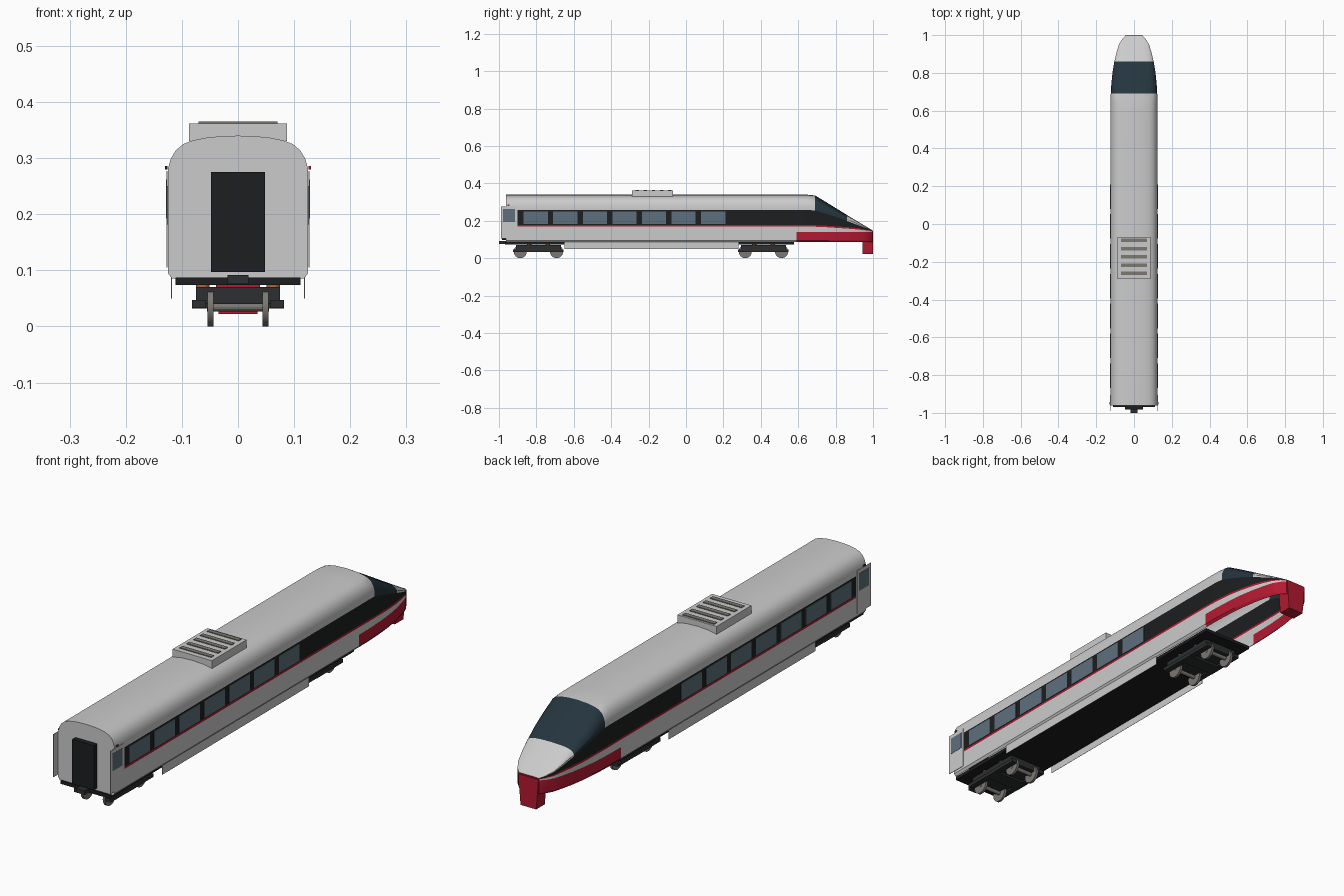
import bpy, bmesh, math

if "Cube" in bpy.data.objects:
    bpy.data.objects.remove(bpy.data.objects["Cube"])

def mat(name, c):
    m = bpy.data.materials.new(name)
    m.diffuse_color = (*c, 1)
    m.use_nodes = True
    m.node_tree.nodes["Principled BSDF"].inputs["Base Color"].default_value = m.diffuse_color
    return m

GREY = mat("silver", (0.62, 0.62, 0.62))
BLACK = mat("black", (0.012, 0.013, 0.014))
RED = mat("red", (0.45, 0.01, 0.03))
SCREEN = mat("windscreen", (0.018, 0.035, 0.048))
GLASS = mat("glass", (0.11, 0.16, 0.2))
FRAME = mat("frame", (0.025, 0.028, 0.03))
STEEL = mat("steel", (0.2, 0.19, 0.17))
SPRING = mat("spring", (0.5, 0.13, 0.03))
NOSE = mat("nose_silver", (0.66, 0.66, 0.65))

def finish(name, bm, mats):
    me = bpy.data.meshes.new(name)
    bm.to_mesh(me)
    bm.free()
    for m in mats:
        me.materials.append(m)
    ob = bpy.data.objects.new(name, me)
    bpy.context.collection.objects.link(ob)
    return ob

def box(name, x, y, z, m, taper=1):
    """Box from (min, max) ranges; taper scales the bottom in x."""
    bm = bmesh.new()
    bmesh.ops.create_cube(bm, size=1)
    for v in bm.verts:
        t = taper if v.co.z < 0 else 1
        v.co = (x[v.co.x > 0] * t, y[v.co.y > 0], z[v.co.z > 0])
    return finish(name, bm, [m])

def pair(name, x, y, z, m):
    """Same box on both sides."""
    box(name + "_right", x, y, z, m)
    box(name + "_left", (-x[1], -x[0]), y, z, m)

def cyl(name, r, depth, loc, m, axis="x", seg=24):
    bm = bmesh.new()
    bmesh.ops.create_cone(bm, cap_ends=True, segments=seg, radius1=r, radius2=r, depth=depth)
    ob = finish(name, bm, [m])
    ob.location = loc
    if axis == "x":
        ob.rotation_euler = (0, math.pi / 2, 0)
    smooth(ob)
    return ob

def smooth(ob):
    bpy.ops.object.select_all(action="DESELECT")
    ob.select_set(True)
    bpy.context.view_layer.objects.active = ob
    bpy.ops.object.shade_smooth_by_angle(angle=math.radians(20))

# Body shell stations: y, half width, roof height, belt top, stripe low
stations = [(-0.962, .125, .34, .257, .170), (-0.9, .125, .34, .257, .170),
            (0.59, .125, .34, .257, .170), (0.65, .1245, .339, .257, .169),
            (0.69, .123, .335, .255, .168), (0.74, .12, .305, .24, .166),
            (0.80, .114, .268, .221, .162), (0.86, .104, .231, .199, .158),
            (0.91, .092, .201, .18, .154), (0.95, .08, .177, .165, .150),
            (0.98, .062, .159, .155, .147), (0.997, .045, .149, .148, .144)]

def half_ring(w, top, belt, s):
    h = top - belt
    sh = min(.008, (belt - s) * .3)
    pts = [(w * .94, .085), (w, .095), (w, .14), (w, s), (w, s + sh), (w, belt)]
    pts += [(w * a, belt + h * b) for a, b in
            ((1, .28), (.96, .5), (.89, .68), (.78, .82), (.64, .9), (.4, .97), (0, 1))]
    return pts

bm = bmesh.new()
rings = []
for y, *p in stations:
    half = half_ring(*p)
    full = half + [(-x, z) for x, z in reversed(half[:-1])]
    rings.append([bm.verts.new((x, y, z)) for x, z in full])
n = len(rings[0])
for i in range(len(rings) - 1):
    for j in range(n - 1):
        f = bm.faces.new((rings[i][j], rings[i][j + 1], rings[i + 1][j + 1], rings[i + 1][j]))
        band, y0 = min(j, n - 2 - j), stations[i][0]
        if band < 2 and y0 > .58:
            f.material_index = 2                      # red apron
        elif band == 3 and y0 > -.95:
            f.material_index = 2                      # stripe
        elif band == 4 and y0 > -.95:
            f.material_index = 1                      # window band
        elif band > 4 and y0 > .68:
            f.material_index = 3 if y0 < .85 else 4   # windscreen, nose top
bm.faces.new(rings[0])
bm.faces.new(rings[-1]).material_index = 2
bmesh.ops.recalc_face_normals(bm, faces=bm.faces)
smooth(finish("body_shell", bm, [GREY, BLACK, RED, SCREEN, NOSE]))

# Nose drop apron
box("nose_apron", (-.045, .045), (.945, 1.0), (.022, .144), RED, .77)

# Side windows
for i in range(7):
    y = -.868 + i * .158
    pair(f"window_{i}", (.124, .1265), (y, y + .13), (.182, .25), GLASS)

# End doors, their panes and lamps
pair("door", (.1255, .1275), (-.99, -.905), (.105, .277), GREY)
pair("door_pane", (.127, .1282), (-.978, -.915), (.192, .262), GLASS)
box("lamp_right", (.126, .13), (-.955, -.943), (.28, .286), RED)
box("lamp_left", (-.13, -.126), (-.955, -.943), (.28, .286), BLACK)

# Gangway, coupler, underfloor and skirts
box("gangway", (-.048, .048), (-.983, -.955), (.097, .275), BLACK)
box("coupler", (-.019, .019), (-1.0, -.95), (.076, .092), FRAME)
box("underframe", (-.111, .111), (-.968, .578), (.074, .087), BLACK)
pair("skirt", (.118, .119), (-.65, .28), (.05, .087), GREY)

# Roof unit with slats
box("roof_unit", (-.087, .087), (-.29, -.07), (.33, .362), GREY)
for i in range(5):
    y = -.087 - i * .0435
    box(f"roof_slat_{i}", (-.07, .07), (y - .009, y + .009), (.36, .365), STEEL)

# Bogies
for tag, c in (("rear", -.789), ("nose", .414)):
    box(tag + "_bogie_frame", (-.075, .075), (c - .12, c + .12), (.04, .07), FRAME)
    pair(tag + "_side_frame", (.058, .082), (c - .135, c + .135), (.033, .047), FRAME)
    box(tag + "_bolster", (-.082, .082), (c - .03, c + .03), (.032, .047), FRAME)
    for sx in (-1, 1):
        for dy in (-.05, .05):
            cyl(tag + "_spring", .012, .03, (sx * .063, c + dy, .062), SPRING, "z", 12)
    for dy in (-.097, .097):
        cyl(tag + "_axle", .008, .11, (0, c + dy, .035), STEEL, seg=12)
        for sx in (-1, 1):
            cyl(tag + "_wheel", .035, .01, (sx * .049, c + dy, .035), STEEL)
